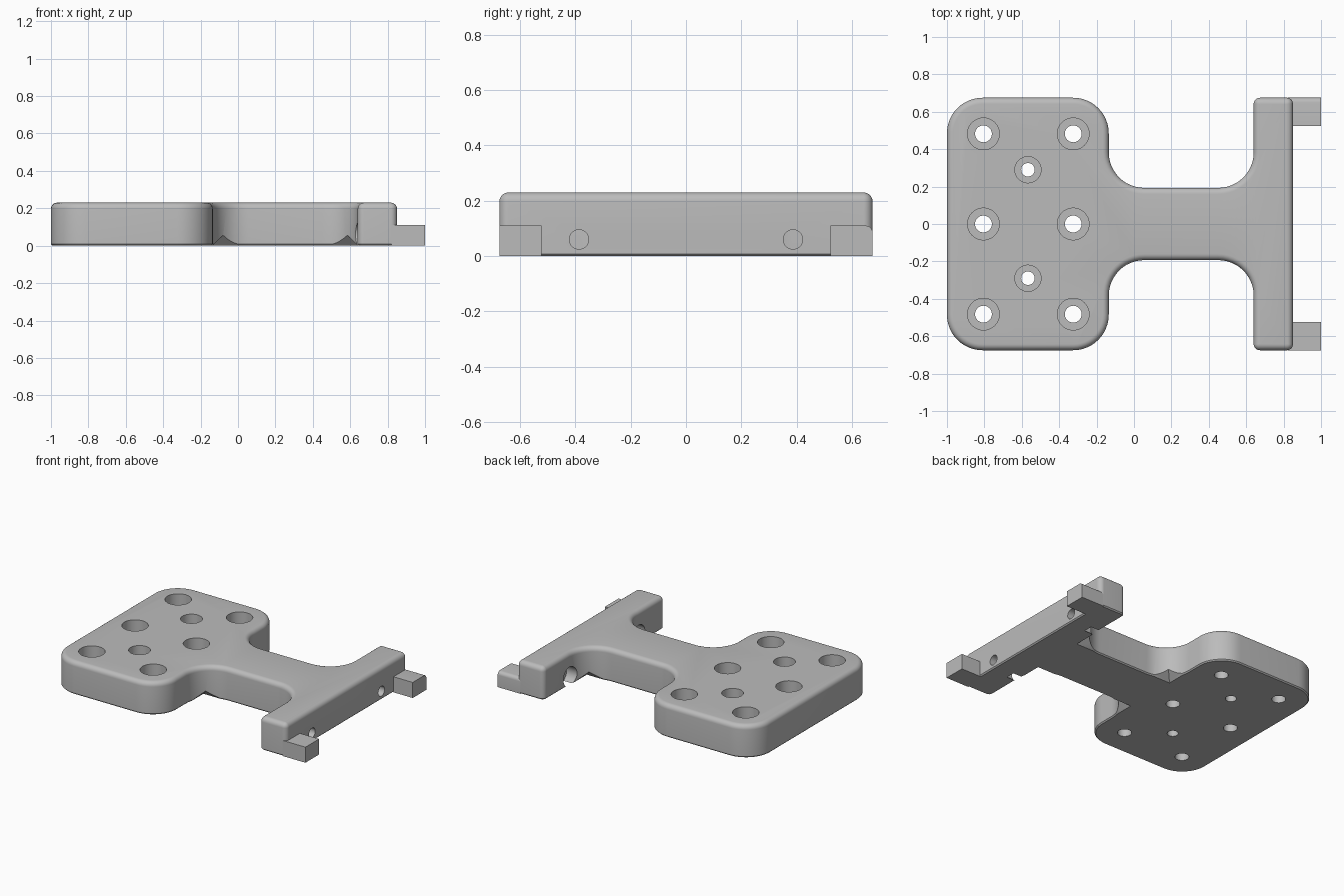
import bpy, bmesh, math
from mathutils import Vector, Matrix

cube = bpy.data.objects.get("Cube")
if cube:
    bpy.data.objects.remove(cube, do_unlink=True)

grey = bpy.data.materials.new("plain_grey")
grey.use_nodes = True
colour = (0.5, 0.5, 0.5, 1)
grey.diffuse_color = colour
grey.node_tree.nodes["Principled BSDF"].inputs["Base Color"].default_value = colour

HEIGHT, EDGE, FOOT = 0.23, 0.033, 0.008
HALF, NECK, FILLET = 0.675, 0.193, 0.19
PLATE_X, BAR_X, BAR_END = -0.135, 0.64, 0.85


def finish(bm, name):
    bmesh.ops.recalc_face_normals(bm, faces=bm.faces)
    mesh = bpy.data.meshes.new(name)
    bm.to_mesh(mesh)
    bm.free()
    mesh.materials.append(grey)
    obj = bpy.data.objects.new(name, mesh)
    bpy.context.collection.objects.link(obj)
    return obj


def smooth(obj):
    bpy.ops.object.select_all(action='DESELECT')
    obj.select_set(True)
    bpy.context.view_layer.objects.active = obj
    bpy.ops.object.shade_smooth_by_angle(angle=math.radians(30))


# Outline corners of the front half (counter-clockwise), mirrored for the back
front = [(-1, -HALF, FILLET), (PLATE_X, -HALF, FILLET), (PLATE_X, -NECK, FILLET),
         (BAR_X, -NECK, FILLET), (BAR_X, -HALF, EDGE), (BAR_END, -HALF, EDGE)]
corners = front + [(x, -y, r) for x, y, r in reversed(front)]


def outline(inset, steps=12):
    """Rounded outline moved inward by inset."""
    pts = []
    for i, (x, y, r) in enumerate(corners):
        p = Vector((x, y))
        into = (p - Vector(corners[i - 1][:2])).normalized()
        out = (Vector(corners[(i + 1) % len(corners)][:2]) - p).normalized()
        turn = into.x * out.y - into.y * out.x
        p += inset * (Vector((-into.y, into.x)) + Vector((-out.y, out.x)))
        radius = max(r - inset * turn, 0.002)
        centre = p + radius * (out - into)
        for k in range(steps + 1):
            a = k / steps * math.pi / 2
            pts.append(centre - out * radius * math.cos(a) + into * radius * math.sin(a))
    return pts


# Body: plate, neck and crossbar as one stack of outline rings
levels = [(FOOT, 0), (0, FOOT)]
for k in range(7):
    a = k / 6 * math.pi / 2
    levels.append((EDGE * (1 - math.cos(a)), HEIGHT - EDGE + EDGE * math.sin(a)))
bm = bmesh.new()
rings = [[bm.verts.new((p.x, p.y, z)) for p in outline(inset)] for inset, z in levels]
for low, high in zip(rings, rings[1:]):
    for i in range(len(low)):
        j = (i + 1) % len(low)
        bm.faces.new((low[i], low[j], high[j], high[i]))
bm.faces.new(rings[0])
bm.faces.new(rings[-1])
body = finish(bm, "mounting_plate_body")

cutters = []


def cut(obj):
    obj.hide_render = True
    cutters.append(obj)
    mod = body.modifiers.new(obj.name, 'BOOLEAN')
    mod.operation = 'DIFFERENCE'
    mod.solver = 'EXACT'
    mod.object = obj


def drill(name, start, end, radius):
    start, end = Vector(start), Vector(end)
    bm = bmesh.new()
    turn = (end - start).to_track_quat('Z', 'Y').to_matrix().to_4x4()
    bmesh.ops.create_cone(bm, cap_ends=True, segments=40, radius1=radius, radius2=radius,
                          depth=(end - start).length,
                          matrix=Matrix.Translation((start + end) / 2) @ turn)
    cut(finish(bm, name))


# Counterbored screw holes in the plate
screws = [(x, y, 0.085, 0.045) for x in (-0.805, -0.325) for y in (-0.482, 0, 0.482)]
screws += [(-0.567, y, 0.07, 0.036) for y in (-0.29, 0.29)]
for x, y, head, shaft in screws:
    drill("screw_head_cutter", (x, y, 0.08), (x, y, 0.4), head)
    drill("screw_shaft_cutter", (x, y, -0.1), (x, y, 0.3), shaft)

# Crossbar pin holes with wider pockets on the inner side
for s in (-1, 1):
    y = s * 0.387
    drill("pin_cutter", (0.6, y, 0.06), (0.95, y, 0.06), 0.035)
    drill("pin_pocket_cutter", (0.5, y, 0.06), (0.71, y, 0.06), 0.068)

# Sloping undercuts below the four inner fillets
for s in (-1, 1):
    for x0, d in ((PLATE_X, 1), (BAR_X, -1)):
        lo, hi = -0.02, 0.2
        bm = bmesh.new()
        base = [bm.verts.new((x0 + d * u, s * (NECK + v), lo))
                for u, v in ((lo, lo), (hi, lo), (hi, hi), (lo, hi))]
        apex = bm.verts.new((x0 + d * hi, s * (NECK + hi), hi))
        bm.faces.new(base)
        for i in range(4):
            bm.faces.new((base[i], base[(i + 1) % 4], apex))
        cut(finish(bm, "undercut_cutter"))

# Apply the cuts and drop the cutters
bpy.context.view_layer.update()
graph = bpy.context.evaluated_depsgraph_get()
result = bpy.data.meshes.new_from_object(body.evaluated_get(graph))
body.modifiers.clear()
body.data = result
for c in cutters:
    bpy.data.objects.remove(c, do_unlink=True)
smooth(body)

# End tabs with a rounded outer top edge
for s, name in ((-1, "right_end_tab"), (1, "left_end_tab")):
    bm = bmesh.new()
    bmesh.ops.create_cube(bm, size=1)
    for v in bm.verts:
        v.co = (0.91 + v.co.x * 0.18, s * (0.599 + v.co.y * 0.152), 0.055 + v.co.z * 0.11)
    edge = [e for e in bm.edges
            if all(abs(v.co.y) > 0.6 and v.co.z > 0.1 for v in e.verts)]
    bmesh.ops.bevel(bm, geom=edge, offset=0.025, segments=5, profile=0.5, affect='EDGES')
    smooth(finish(bm, name))
